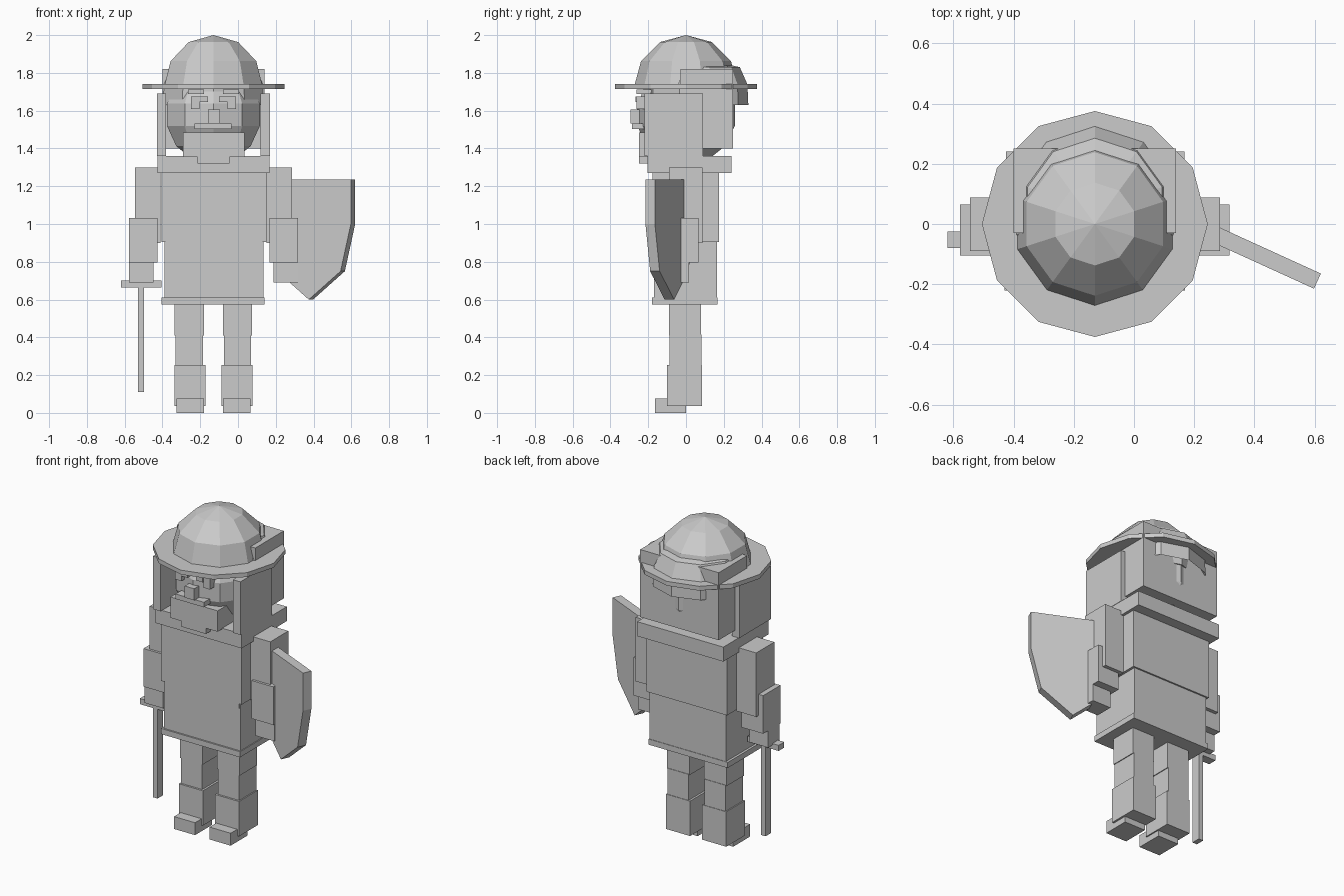
import bpy, bmesh, math
from mathutils import Matrix, Vector

if "Cube" in bpy.data.objects:
    bpy.data.objects.remove(bpy.data.objects["Cube"])

CX = -0.13          # body centre line

grey = bpy.data.materials.new("plain_grey")
grey.diffuse_color = (0.6, 0.6, 0.6, 1)
grey.use_nodes = True
grey.node_tree.nodes["Principled BSDF"].inputs["Base Color"].default_value = grey.diffuse_color


def finish(name, bm):
    bmesh.ops.recalc_face_normals(bm, faces=bm.faces)
    me = bpy.data.meshes.new(name)
    bm.to_mesh(me)
    bm.free()
    me.materials.append(grey)
    ob = bpy.data.objects.new(name, me)
    bpy.context.collection.objects.link(ob)
    return ob


def box(name, x, y, z):
    """Box from three (low, high) ranges."""
    bm = bmesh.new()
    bmesh.ops.create_cube(bm, size=1)
    for v in bm.verts:
        v.co = Vector([(r[0] + r[1]) / 2 + c * (r[1] - r[0])
                       for c, r in zip(v.co, (x, y, z))])
    return finish(name, bm)


def rings(name, levels, sides, cy=0.0, top=None, bottom=None, hollow=False):
    """Stacked polygon rings (z, radius), closed by a tip or a flat cap."""
    bm = bmesh.new()
    loops = []
    for z, r in levels:
        angles = [math.pi / 2 + i * math.tau / sides for i in range(sides)]
        loops.append([bm.verts.new((CX + r * math.cos(a), cy + r * math.sin(a), z))
                      for a in angles])
    for lo, hi in zip(loops, loops[1:]):
        for i in range(sides):
            j = (i + 1) % sides
            bm.faces.new((lo[i], lo[j], hi[j], hi[i]))
    for loop, tip in ((loops[0], bottom), (loops[-1], top)):
        if tip is not None:
            v = bm.verts.new((CX, cy, tip))
            for i in range(sides):
                bm.faces.new((loop[i], loop[(i + 1) % sides], v))
        elif not hollow:
            bm.faces.new(loop)
    return finish(name, bm)


def globe(name, r, zc, bands, lowest):
    """Faceted globe, cut flat below the given band."""
    lv = [(zc - r * math.cos(math.pi * k / bands), r * math.sin(math.pi * k / bands))
          for k in range(lowest, bands)]
    return rings(name, lv, 10, top=zc + r,
                 bottom=zc - r if lowest == 1 else None)


def pair(name, x, y, z):
    """Box given as offsets from the centre line, plus its mirror."""
    box(name + "_left", (CX + x[0], CX + x[1]), y, z)
    box(name + "_right", (CX - x[1], CX - x[0]), y, z)


# helmet and head
globe("helmet_dome", 0.275, 1.725, 6, 3)
rings("helmet_brim", [(1.715, 0.375), (1.742, 0.375)], 12)
globe("head", 0.265, 1.578, 7, 1)
rings("back_hair", [(1.63, 0.215), (1.70, 0.22), (1.63, 0.28), (1.74, 0.275),
                    (1.83, 0.235), (1.85, 0.15)], 10, cy=0.05)
box("hood", (-0.40, 0.14), (-0.03, 0.25), (1.40, 1.82))
pair("cheek_flap", (0.25, 0.30), (-0.22, 0.09), (1.36, 1.69))

# face
box("beard", (-0.29, 0.035), (-0.25, -0.10), (1.355, 1.485))
box("beard_tip", (-0.215, -0.045), (-0.25, -0.15), (1.32, 1.36))
box("mouth", (-0.23, -0.035), (-0.285, -0.20), (1.502, 1.533))
box("nose", (-0.16, -0.095), (-0.295, -0.20), (1.533, 1.605))
pair("eye", (0.075, 0.12), (-0.262, -0.20), (1.61, 1.675))
pair("eye_corner", (0.03, 0.075), (-0.268, -0.20), (1.645, 1.675))
pair("brow", (0.05, 0.135), (-0.262, -0.18), (1.688, 1.712))

# torso
box("collar", (-0.425, 0.168), (-0.205, 0.24), (1.27, 1.36))
box("chest", (-0.405, 0.15), (-0.178, 0.175), (0.905, 1.30 - 0.03))
box("waist", (-0.39, 0.135), (-0.17, 0.165), (0.60, 0.905))
box("waist_seam", (-0.385, 0.13), (-0.175, 0.16), (0.875, 0.91))
box("tunic_hem", (-0.405, 0.14), (-0.18, 0.168), (0.575, 0.61))

# arms
pair("upper_arm", (0.28, 0.415), (-0.09, 0.088), (0.90, 1.298))
pair("forearm", (0.297, 0.447), (-0.105, 0.065), (0.795, 1.032))
pair("hand", (0.318, 0.447), (-0.095, 0.017), (0.69, 0.80))

# legs
pair("thigh", (0.05, 0.205), (-0.09, 0.08), (0.41, 0.60))
pair("shin", (0.055, 0.20), (-0.088, 0.083), (0.25, 0.415))
pair("boot", (0.042, 0.207), (-0.10, 0.086), (0.036, 0.253))
pair("foot", (0.05, 0.195), (-0.165, 0.0), (0.0, 0.077))

# sword
box("sword_guard", (-0.62, -0.405), (-0.08, -0.025), (0.665, 0.70))
box("sword_blade", (-0.53, -0.498), (-0.08, -0.025), (0.11, 0.67))

# shield: flat outline, thickened and turned outward
half = [(0.245, 1.235), (0.245, 1.0), (0.185, 0.75)]
outline = half + [(0, 0.60)] + [(-u, z) for u, z in reversed(half)]
bm = bmesh.new()
face = bm.faces.new([bm.verts.new((u, -0.0275, z)) for u, z in outline])
ext = bmesh.ops.extrude_face_region(bm, geom=[face], use_keep_orig=True)
moved = [g for g in ext["geom"] if isinstance(g, bmesh.types.BMVert)]
bmesh.ops.translate(bm, verts=moved, vec=(0, 0.055, 0))
turn = Matrix.Translation((0.386, -0.088, 0)) @ Matrix.Rotation(math.radians(-24.5), 4, 'Z')
bmesh.ops.transform(bm, matrix=turn, verts=bm.verts)
finish("shield", bm)
